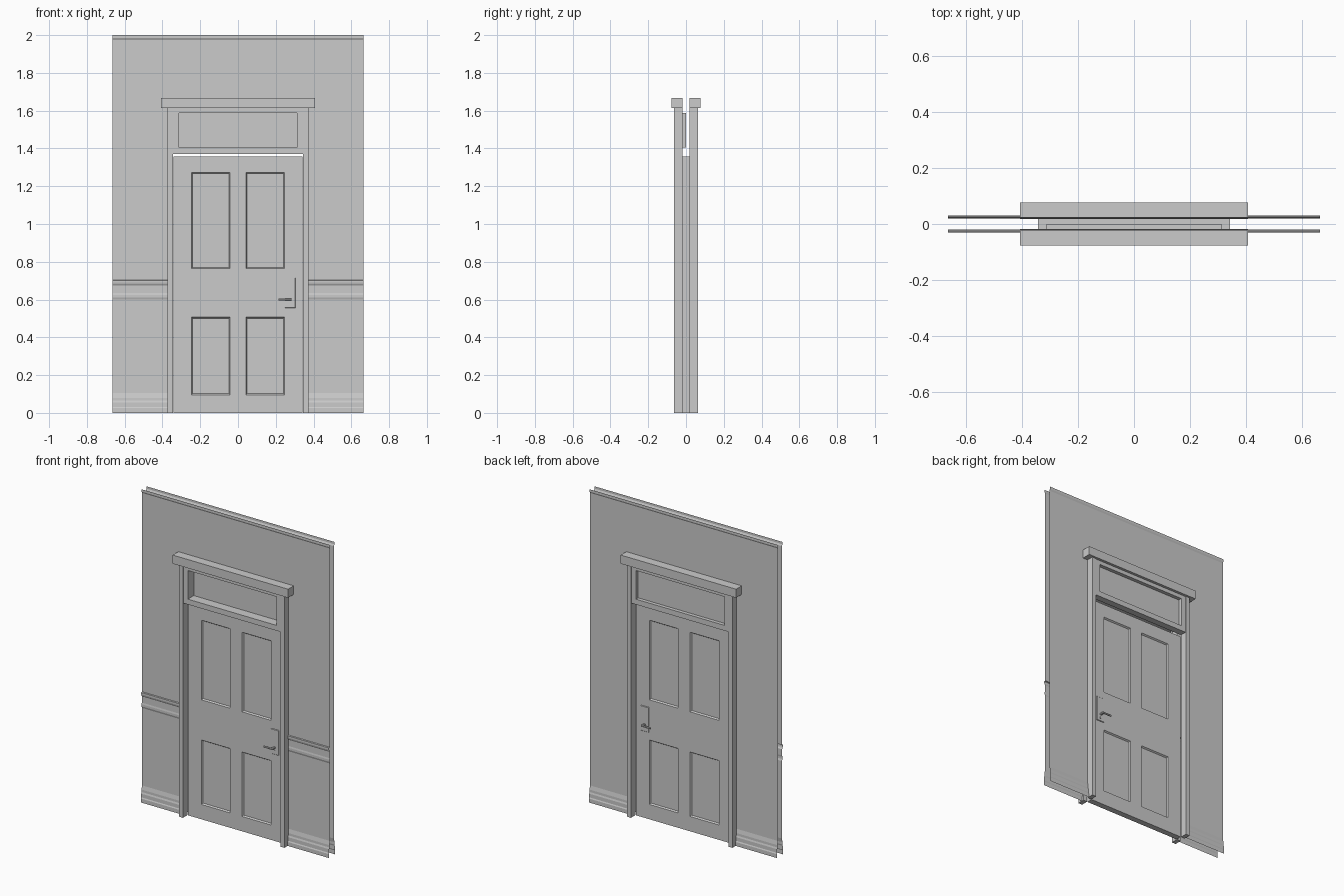
import bpy, bmesh

if "Cube" in bpy.data.objects:
    bpy.data.objects.remove(bpy.data.objects["Cube"])

W = 0.665          # half width of wall
CASE_IN, CASE_OUT = 0.345, 0.373
FRAME_TOP = 1.613


def finish(name, bm, fix=True):
    if fix:
        bmesh.ops.recalc_face_normals(bm, faces=bm.faces)
    me = bpy.data.meshes.new(name)
    bm.to_mesh(me)
    bm.free()
    ob = bpy.data.objects.new(name, me)
    bpy.context.collection.objects.link(ob)
    return ob


def box(name, x0, x1, y0, y1, z0, z1, bevel=0):
    bm = bmesh.new()
    bmesh.ops.create_cube(bm, size=1)
    for v in bm.verts:
        v.co = ((x0 + x1) / 2 + v.co.x * (x1 - x0),
                (y0 + y1) / 2 + v.co.y * (y1 - y0),
                (z0 + z1) / 2 + v.co.z * (z1 - z0))
    if bevel:
        bmesh.ops.bevel(bm, geom=bm.edges[:], offset=bevel, segments=1, affect='EDGES')
    return finish(name, bm)


def strip(name, profile, xa, xb, side):
    """Open sheet: (depth, z) profile swept along x, facing outward."""
    bm = bmesh.new()
    rows = [[bm.verts.new((x, side * d, z)) for d, z in profile] for x in (min(xa, xb), max(xa, xb))]
    for i in range(len(profile) - 1):
        q = [rows[0][i], rows[1][i], rows[1][i + 1], rows[0][i + 1]]
        bm.faces.new(q if side < 0 else q[::-1])
    return finish(name, bm, False)


# Wall profiles: skirting, chair rail (front only), picture moulding
skirting = [(.031, 0), (.031, .025), (.028, .032), (.028, .055),
            (.025, .065), (.025, .08), (.02, .105)]
rail = [(.02, .6), (.024, .612), (.024, .625), (.022, .635), (.022, .675),
        (.026, .682), (.028, .69), (.028, .702), (.02, .704)]
crown = [(.02, 1.975), (.025, 1.985), (.025, 2.0)]

for side, label in ((-1, "front"), (1, "back")):
    lower = skirting + (rail if side < 0 else []) + [(.02, FRAME_TOP)]
    for sx, hand in ((-1, "left"), (1, "right")):
        strip(f"{label}_wall_{hand}", lower, sx * CASE_IN, sx * W, side)
        # Door casing
        ys = sorted((side * .018, side * .064))
        xs = sorted((sx * CASE_IN, sx * CASE_OUT))
        box(f"{label}_casing_{hand}", *xs, *ys, 0, FRAME_TOP)
    strip(f"{label}_wall_upper", [(.02, FRAME_TOP)] + crown, -W, W, side)
    # Head board over the casing
    box(f"{label}_header", -.408, .408, *sorted((side * .018, side * .077)), FRAME_TOP, 1.668)

    # Transom frame with recessed pane
    bm = bmesh.new()
    pane_y = 0.0 if side < 0 else .037
    outer, inner = (CASE_IN, 1.371, FRAME_TOP), (.313, 1.405, 1.588)
    loops = []
    for (hx, z0, z1), y in ((outer, side * .018), (outer, side * .06), (inner, side * .06), (inner, pane_y)):
        loops.append([bm.verts.new(c) for c in
                      ((-hx, y, z0), (hx, y, z0), (hx, y, z1), (-hx, y, z1))])
    for a, b in zip(loops, loops[1:]):
        for i in range(4):
            j = (i + 1) % 4
            q = [a[i], a[j], b[j], b[i]]
            bm.faces.new(q if side < 0 else q[::-1])
    bm.faces.new(loops[-1] if side < 0 else loops[-1][::-1])
    finish(f"{label}_transom", bm, False)

# Door leaf: gridded faces with four inset panels on each side
gx = [-.342, -.246, -.042, .042, .246, .342]
gz = [0, .095, .507, .764, 1.273, 1.358]
bm = bmesh.new()
grids = {}
panels = []
for y in (-.019, .019):
    g = [[bm.verts.new((x, y, z)) for z in gz] for x in gx]
    grids[y] = g
    for i in range(5):
        for k in range(5):
            q = [g[i][k], g[i + 1][k], g[i + 1][k + 1], g[i][k + 1]]
            f = bm.faces.new(q if y < 0 else q[::-1])
            if i in (1, 3) and k in (1, 3):
                panels.append(f)
edges = [e for e in bm.edges if e.is_boundary]
bmesh.ops.bridge_loops(bm, edges=edges)
bmesh.ops.recalc_face_normals(bm, faces=bm.faces)
bmesh.ops.inset_individual(bm, faces=panels, thickness=.009, depth=-.009)
finish("door_leaf", bm, False)

# Handle set on both faces
for side, label in ((-1, "front"), (1, "back")):
    def span(a, b):
        return sorted((side * a, side * b))
    box(f"{label}_handle_plate", .248, .304, *span(.017, .024), .555, .715, .002)
    box(f"{label}_handle_spindle", .270, .282, *span(.022, .05), .594, .606, .002)
    box(f"{label}_handle_lever", .215, .284, *span(.044, .053), .595, .606, .002)
    box(f"{label}_keyhole_cover", .272, .28, *span(.023, .026), .572, .584)
